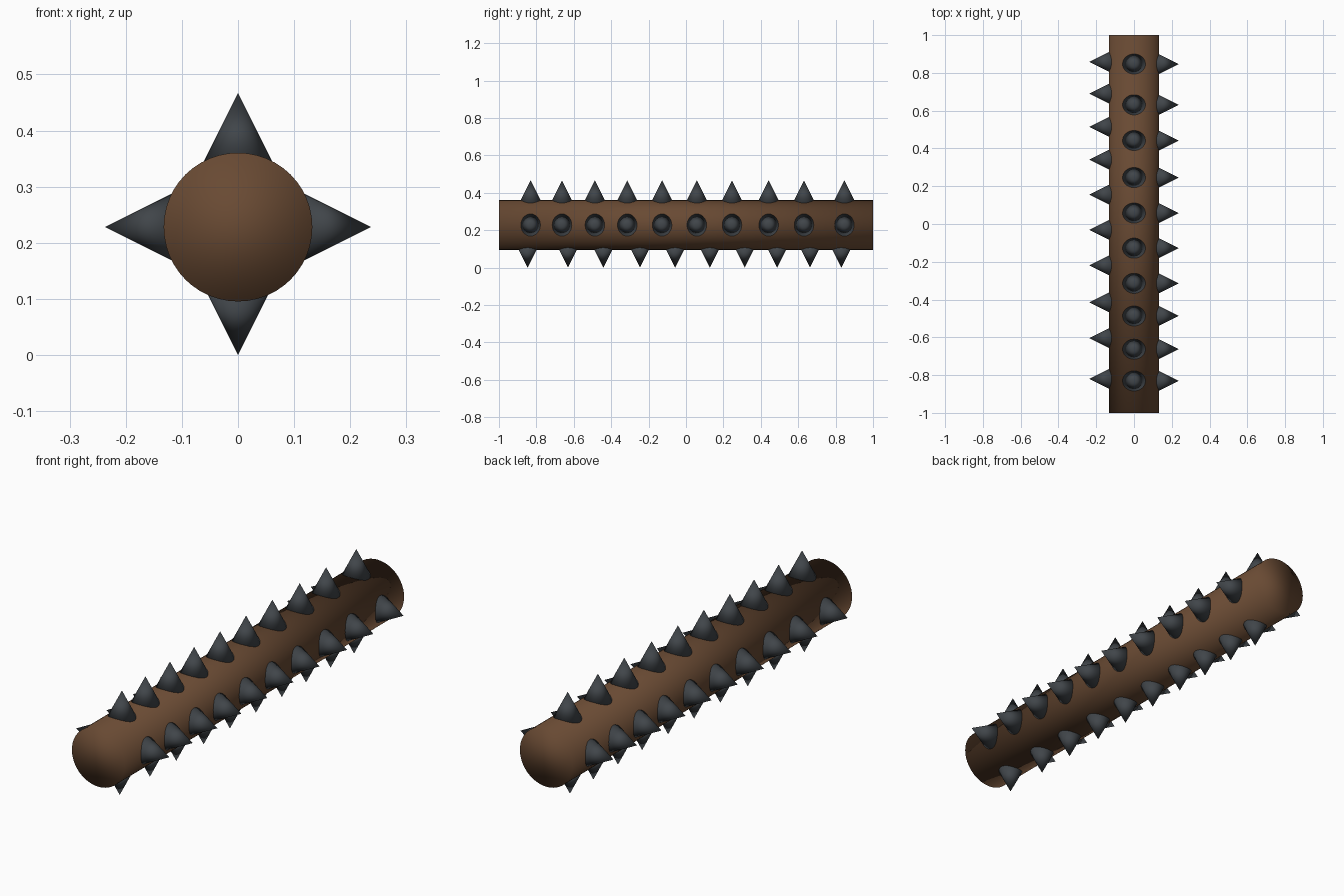
import bpy
from mathutils import Vector

if "Cube" in bpy.data.objects:
    bpy.data.objects.remove(bpy.data.objects["Cube"])

AXIS_Z = 0.228   # height of the log's centre line
LOG_R = 0.1325
BASE = 0.11      # spike bases sit inside the log


def material(name, rgb):
    m = bpy.data.materials.new(name)
    m.diffuse_color = (*rgb, 1)
    m.use_nodes = True
    m.node_tree.nodes["Principled BSDF"].inputs["Base Color"].default_value = m.diffuse_color
    return m


wood = material("brown wood", (0.14, 0.068, 0.033))
iron = material("dark iron", (0.052, 0.060, 0.068))


def finish(name, mat):
    ob = bpy.context.object
    ob.name = name
    ob.data.materials.append(mat)
    bpy.ops.object.shade_smooth()
    return ob


# Log, lying along y, with soft shading over its ends
bpy.ops.mesh.primitive_cylinder_add(vertices=48, radius=LOG_R, depth=2,
                                    location=(0, 0, AXIS_Z), rotation=(1.570796, 0, 0))
finish("log", wood)


def spike_row(name, direction, tip, positions):
    """One row of cones pointing outward from the log."""
    d = Vector(direction)
    rot = d.to_track_quat('Z', 'Y').to_euler()
    height = tip - BASE
    for i, y in enumerate(positions):
        centre = Vector((0, y, AXIS_Z)) + d * (BASE + height / 2)
        bpy.ops.mesh.primitive_cone_add(vertices=32, radius1=height * 0.5, radius2=0,
                                        depth=height, location=centre, rotation=rot)
        finish(f"{name}_{i + 1}", iron)


# Four rows of spikes; the left and bottom rows run the other way round
row = [0.847, 0.631, 0.442, 0.246, 0.058, -0.128, -0.314, -0.487, -0.663, -0.831]
spike_row("top_spike", (0, 0, 1), 0.239, row)
spike_row("right_spike", (1, 0, 0), 0.237, row)
spike_row("bottom_spike", (0, 0, -1), 0.228, [-y for y in row])
spike_row("left_spike", (-1, 0, 0), 0.237, [0.027 - y for y in row])
